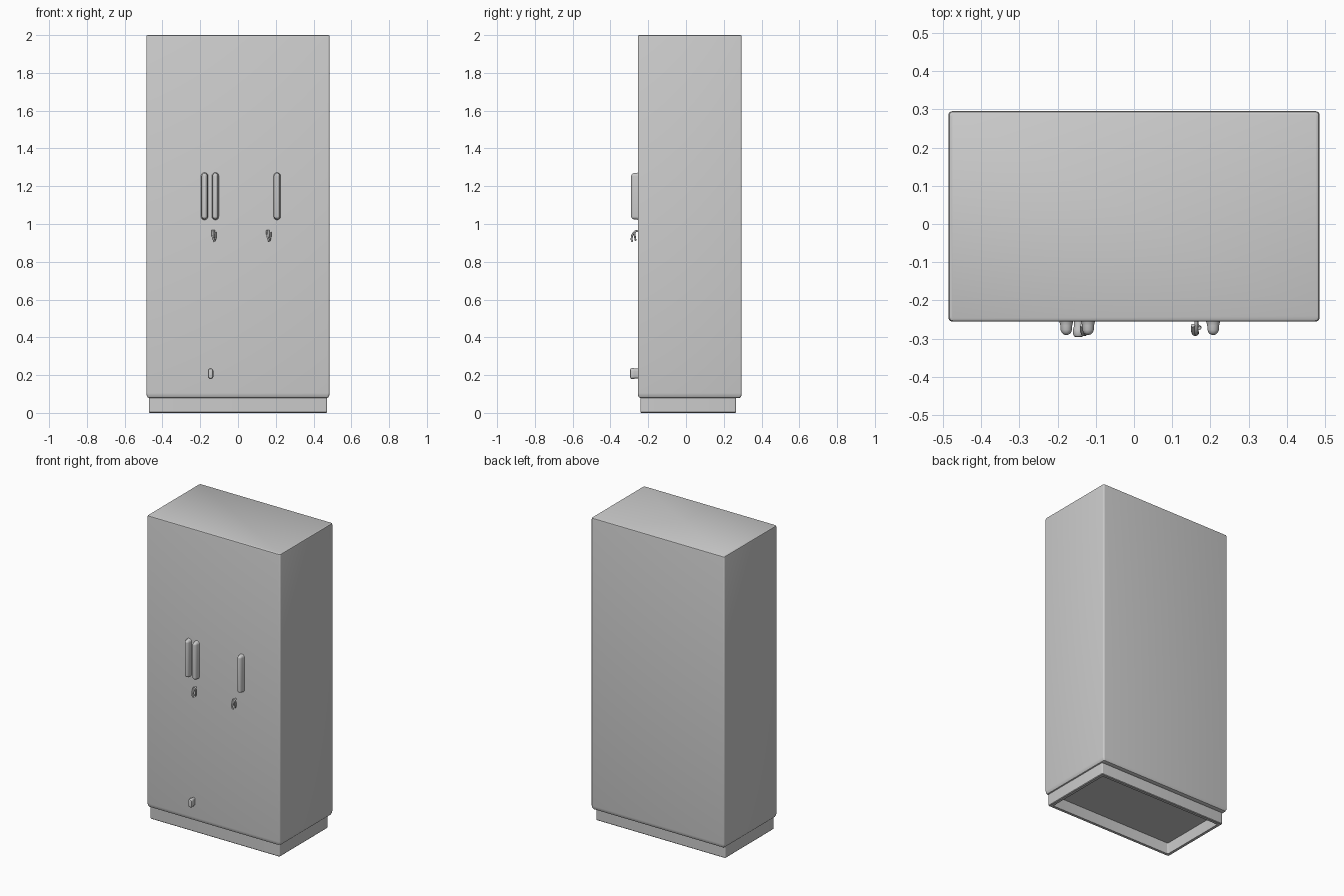
import bpy, bmesh
from math import sin, cos, pi

if "Cube" in bpy.data.objects:
    bpy.data.objects.remove(bpy.data.objects["Cube"])


def finish(obj, angle=0.6):
    bpy.ops.object.select_all(action='DESELECT')
    obj.select_set(True)
    bpy.context.view_layer.objects.active = obj
    bpy.ops.object.shade_smooth_by_angle(angle=angle)


def ring_points(hw, hh, r, seg=5):
    """Rounded rectangle outline in a plane."""
    pts = []
    for k, (sx, sy) in enumerate([(1, 1), (-1, 1), (-1, -1), (1, -1)]):
        for i in range(seg + 1):
            a = (k + i / seg) * pi / 2
            pts.append((sx * (hw - r) + r * cos(a), sy * (hh - r) + r * sin(a)))
    return pts


def loft(name, rings, axis, cx=0.0):
    """Skin rounded rectangles; each ring = (depth, centre, half_w, half_h, radius)."""
    bm = bmesh.new()
    loops = []
    for d, c, hw, hh, r in rings:
        loop = []
        for u, v in ring_points(hw, hh, r):
            co = (cx + u, c + v, d) if axis == 'Z' else (cx + u, d, c + v)
            loop.append(bm.verts.new(co))
        loops.append(loop)
    n = len(loops[0])
    for a, b in zip(loops, loops[1:]):
        for i in range(n):
            j = (i + 1) % n
            bm.faces.new((a[i], a[j], b[j], b[i]))
    bm.faces.new(loops[0])
    bm.faces.new(loops[-1])
    bmesh.ops.remove_doubles(bm, verts=bm.verts, dist=1e-5)
    bmesh.ops.recalc_face_normals(bm, faces=bm.faces)
    mesh = bpy.data.meshes.new(name)
    bm.to_mesh(mesh)
    bm.free()
    obj = bpy.data.objects.new(name, mesh)
    bpy.context.collection.objects.link(obj)
    finish(obj)
    return obj


def tube(name, paths, radius):
    """Round smooth rods through the given points."""
    cu = bpy.data.curves.new(name, 'CURVE')
    cu.dimensions = '3D'
    cu.bevel_depth = radius
    cu.bevel_resolution = 3
    cu.resolution_u = 6
    cu.use_fill_caps = True
    for pts in paths:
        s = cu.splines.new('BEZIER')
        s.bezier_points.add(len(pts) - 1)
        for bp, co in zip(s.bezier_points, pts):
            bp.co = co
            bp.handle_left_type = bp.handle_right_type = 'AUTO'
    obj = bpy.data.objects.new(name, cu)
    bpy.context.collection.objects.link(obj)


# cabinet body with softened edges
W, H, C = 0.485, 0.275, 0.02
loft("cabinet_body", [
    (0.078, C, W - 0.015, H - 0.015, 0.01),
    (0.082, C, W - 0.007, H - 0.006, 0.01),
    (0.092, C, W - 0.002, H - 0.001, 0.01),
    (0.105, C, W, H, 0.01),
    (1.99, C, W, H, 0.01),
    (1.997, C, W - 0.002, H - 0.002, 0.01),
    (2.0, C, W - 0.007, H - 0.007, 0.008),
], 'Z')

# plinth, hollow underneath
loft("plinth", [
    (0.085, 0.012, 0.472, 0.253, 0.008),
    (0.004, 0.012, 0.472, 0.253, 0.008),
    (0.0, 0.012, 0.468, 0.249, 0.008),
    (0.0, 0.012, 0.45, 0.231, 0.006),
    (0.07, 0.012, 0.445, 0.226, 0.006),
], 'Z')

# long door handles flaring into the door
for i, x in enumerate((-0.177, -0.12, 0.207)):
    loft(f"door_handle_{i + 1}", [
        (y, 1.147, w, 0.107 + w, w) for y, w in
        [(-0.25, 0.020), (-0.259, 0.017), (-0.266, 0.0155), (-0.277, 0.015),
         (-0.284, 0.012), (-0.288, 0.008), (-0.290, 0.003)]
    ], 'Y', x)

# drawer knob
loft("drawer_knob", [
    (y, 0.208, w, 0.014 + w, w) for y, w in
    [(-0.25, 0.012), (-0.268, 0.012), (-0.275, 0.0145), (-0.288, 0.0145),
     (-0.294, 0.011), (-0.296, 0.005)]
], 'Y', -0.145)

# keys hanging from the locks
for i, x in enumerate((-0.127, 0.163)):
    tube(f"lock_key_{i + 1}", [
        [(x, -0.25, 0.966), (x, -0.267, 0.96), (x, -0.283, 0.945), (x, -0.287, 0.93)],
        [(x - 0.009, -0.265, 0.965), (x - 0.008, -0.283, 0.94),
         (x - 0.002, -0.288, 0.918), (x + 0.003, -0.284, 0.908)],
        [(x + 0.008, -0.272, 0.958), (x + 0.008, -0.27, 0.93),
         (x + 0.003, -0.266, 0.912)],
    ], 0.005)
